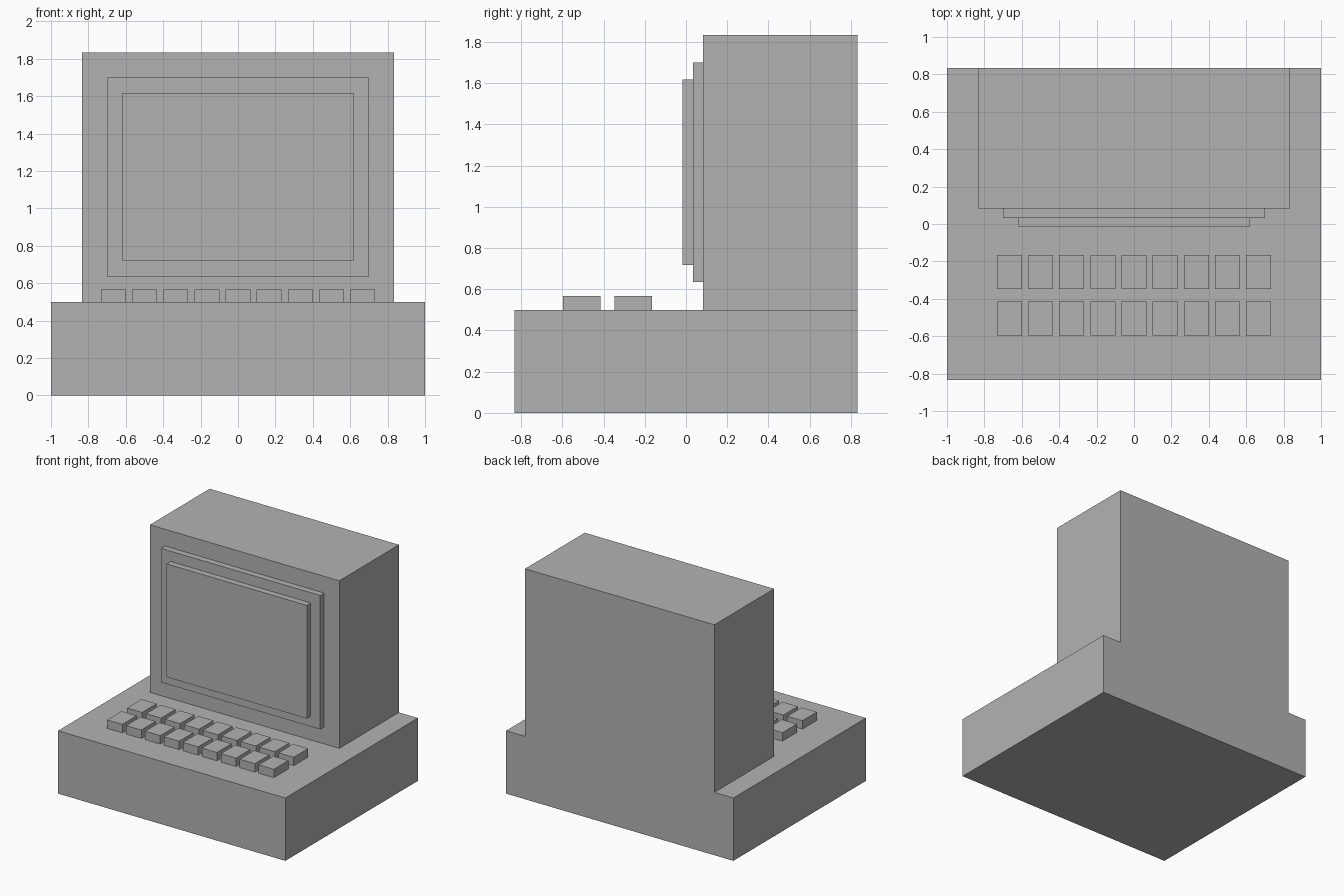
import bpy

old = bpy.data.objects.get("Cube")
if old:
    bpy.data.objects.remove(old, do_unlink=True)

# Single plain grey finish
grey = bpy.data.materials.new("plain_grey")
grey.use_nodes = True
colour = (0.45, 0.45, 0.45, 1)
grey.diffuse_color = colour
grey.node_tree.nodes["Principled BSDF"].inputs["Base Color"].default_value = colour


def box(name, x, y, z):
    """Box spanning the given (low, high) range on each axis."""
    spans = (x, y, z)
    bpy.ops.mesh.primitive_cube_add(size=1, location=[(a + b) / 2 for a, b in spans])
    ob = bpy.context.object
    ob.name = name
    ob.scale = [b - a for a, b in spans]
    bpy.ops.object.transform_apply(location=False, rotation=False, scale=True)
    ob.data.materials.append(grey)
    return ob


DECK = 0.5      # top of the base
BACK = 0.833    # rear face shared by base and monitor
FACE = 0.083    # front face of the monitor housing
STEP = 0.05     # how far bezel and screen stand forward

# Base and monitor
box("base", (-1, 1), (-BACK, BACK), (0, DECK))
box("monitor_housing", (-0.833, 0.833), (FACE, BACK), (DECK, 1.833))
box("screen_bezel", (-0.7, 0.7), (FACE - STEP, FACE), (0.635, 1.7))
box("screen", (-0.617, 0.617), (FACE - 2 * STEP, FACE - STEP), (0.718, 1.618))

# Two rows of nine keys
COLUMNS = 9
PITCH = 1 / 6
KEY_HALF = 0.0667
for row, front in enumerate((-0.597, -0.347)):
    for col in range(COLUMNS):
        cx = (col - (COLUMNS - 1) / 2) * PITCH
        box(f"key_row{row + 1}_{col + 1}", (cx - KEY_HALF, cx + KEY_HALF),
            (front, front + 0.182), (DECK, DECK + 0.067))
